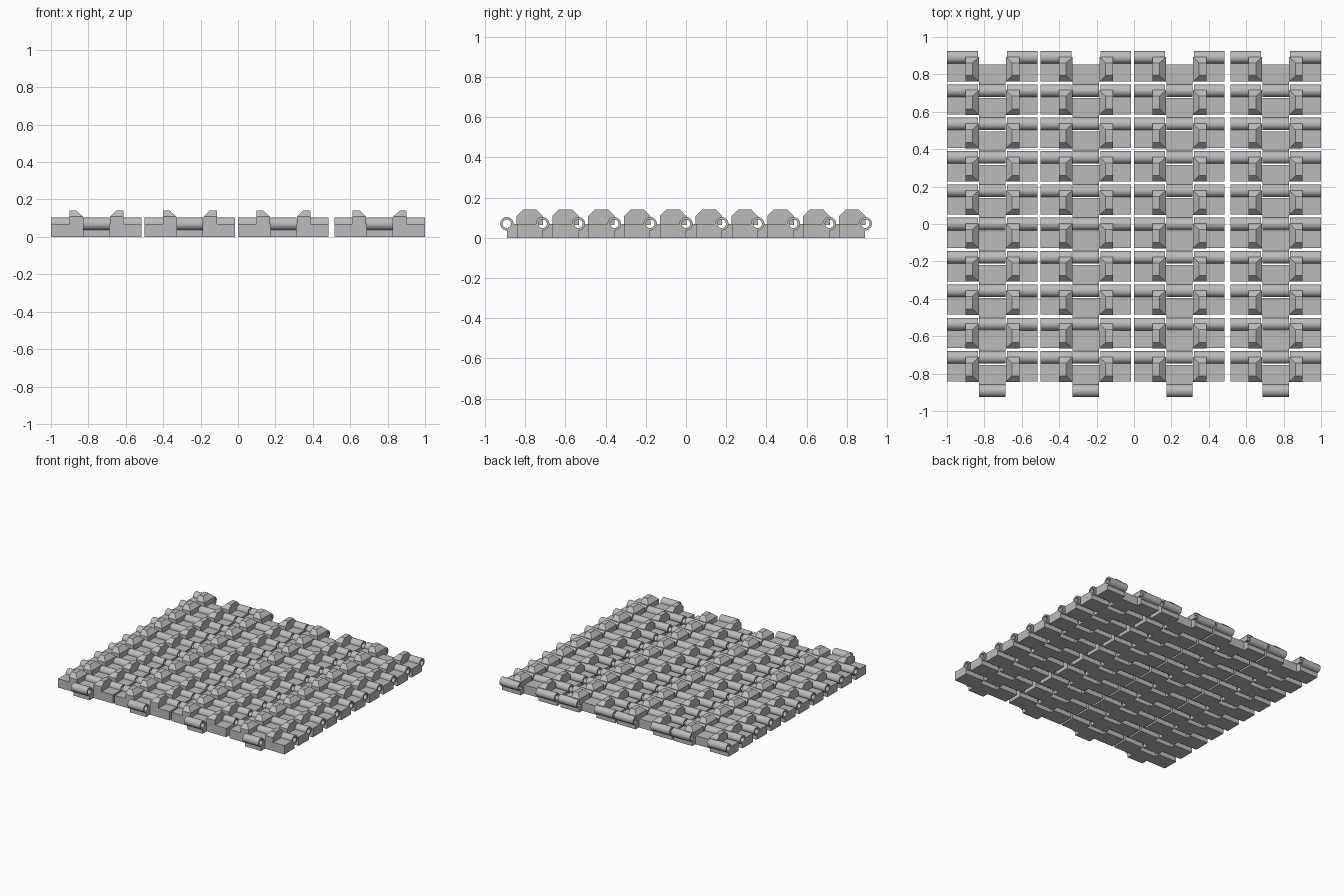
import bpy, bmesh, math

if "Cube" in bpy.data.objects:
    bpy.data.objects.remove(bpy.data.objects["Cube"])

PITCH = 0.1783          # distance between hinge pins
H = PITCH / 2
T = 0.07                # plate thickness, also hinge height
R, HOLE = 0.0335, 0.021
HALF = 0.2425           # half link width
GAP, KNUCKLE = 0.0775, 0.07

steel = bpy.data.materials.new("grey steel")
steel.diffuse_color = (0.5, 0.5, 0.5, 1)
steel.use_nodes = True
steel.node_tree.nodes["Principled BSDF"].inputs["Base Color"].default_value = steel.diffuse_color


def arc(cy, r, a0, a1, n):
    return [(cy + r * math.cos(math.radians(a0 + (a1 - a0) * i / n)),
             T + r * math.sin(math.radians(a0 + (a1 - a0) * i / n))) for i in range(n + 1)]


def extrude(bm, loops, x0, x1):
    """Fill y-z loops (outline plus holes) and extrude them along x."""
    edges = []
    for loop in loops:
        vs = [bm.verts.new((x0, y, z)) for y, z in loop]
        edges += [bm.edges.new((vs[i - 1], vs[i])) for i in range(len(vs))]
    res = bmesh.ops.triangle_fill(bm, edges=edges, use_beauty=True, use_dissolve=False)
    faces = [g for g in res["geom"] if isinstance(g, bmesh.types.BMFace)]
    res = bmesh.ops.extrude_face_region(bm, geom=faces, use_keep_orig=True)
    verts = [g for g in res["geom"] if isinstance(g, bmesh.types.BMVert)]
    bmesh.ops.translate(bm, verts=verts, vec=(x1 - x0, 0, 0))


def hinge_section(bm, y_end, x0, x1, side):
    """Plate with a pin barrel on its upper edge; side is +1 for rear, -1 for front."""
    outline = [(y_end, 0), (H, 0)] + arc(H, R, -90, 180, 24) + [(y_end, T)]
    hole = arc(H, HOLE, 0, 360, 20)[:-1]
    extrude(bm, [[(side * y, z) for y, z in loop] for loop in (outline, hole)], x0, x1)


def horn(bm, s):
    """Guide horn: upright block with slopes on the front, rear and inner sides."""
    y0, y1 = -H + 0.048, H + 0.002
    rings = [((0.072, 0.144), (y0, y1), T - 0.005),
             ((0.072, 0.144), (y0, y1), 0.108),
             ((0.106, 0.144), (y0 + 0.032, y1 - 0.032), 0.14)]
    loops = [[bm.verts.new((s * x, y, z)) for x, y in
              ((xs[0], ys[0]), (xs[1], ys[0]), (xs[1], ys[1]), (xs[0], ys[1]))]
             for xs, ys, z in rings]
    for a, b in zip(loops, loops[1:]):
        for i in range(4):
            bm.faces.new((a[i - 1], a[i], b[i], b[i - 1]))
    bm.faces.new(loops[0])
    bm.faces.new(loops[-1])


bm = bmesh.new()
# rear ears and horns on both sides
for s in (-1, 1):
    hinge_section(bm, -H + 0.05, s * GAP, s * HALF, 1)
    horn(bm, s)
# front knuckle in the middle
hinge_section(bm, -(H - 0.04), -KNUCKLE, KNUCKLE, -1)
# webs joining the middle to the sides
for s in (-1, 1):
    a, b = -H + 0.05, H - 0.04
    extrude(bm, [[(a, 0), (b, 0), (b, T), (a, T)]], s * KNUCKLE, s * GAP)
bmesh.ops.recalc_face_normals(bm, faces=bm.faces)
mesh = bpy.data.meshes.new("track_link")
bm.to_mesh(mesh)
bm.free()
mesh.materials.append(steel)

# four track strips of ten links
first = None
for x in (-0.7575, -0.2575, 0.2425, 0.7575):
    for row in range(10):
        link = bpy.data.objects.new("track_link", mesh)
        link.location = (x, (row - 4.5) * PITCH, 0)
        bpy.context.collection.objects.link(link)
        first = first or link

bpy.context.view_layer.objects.active = first
first.select_set(True)
bpy.ops.object.shade_smooth_by_angle(angle=math.radians(30))
